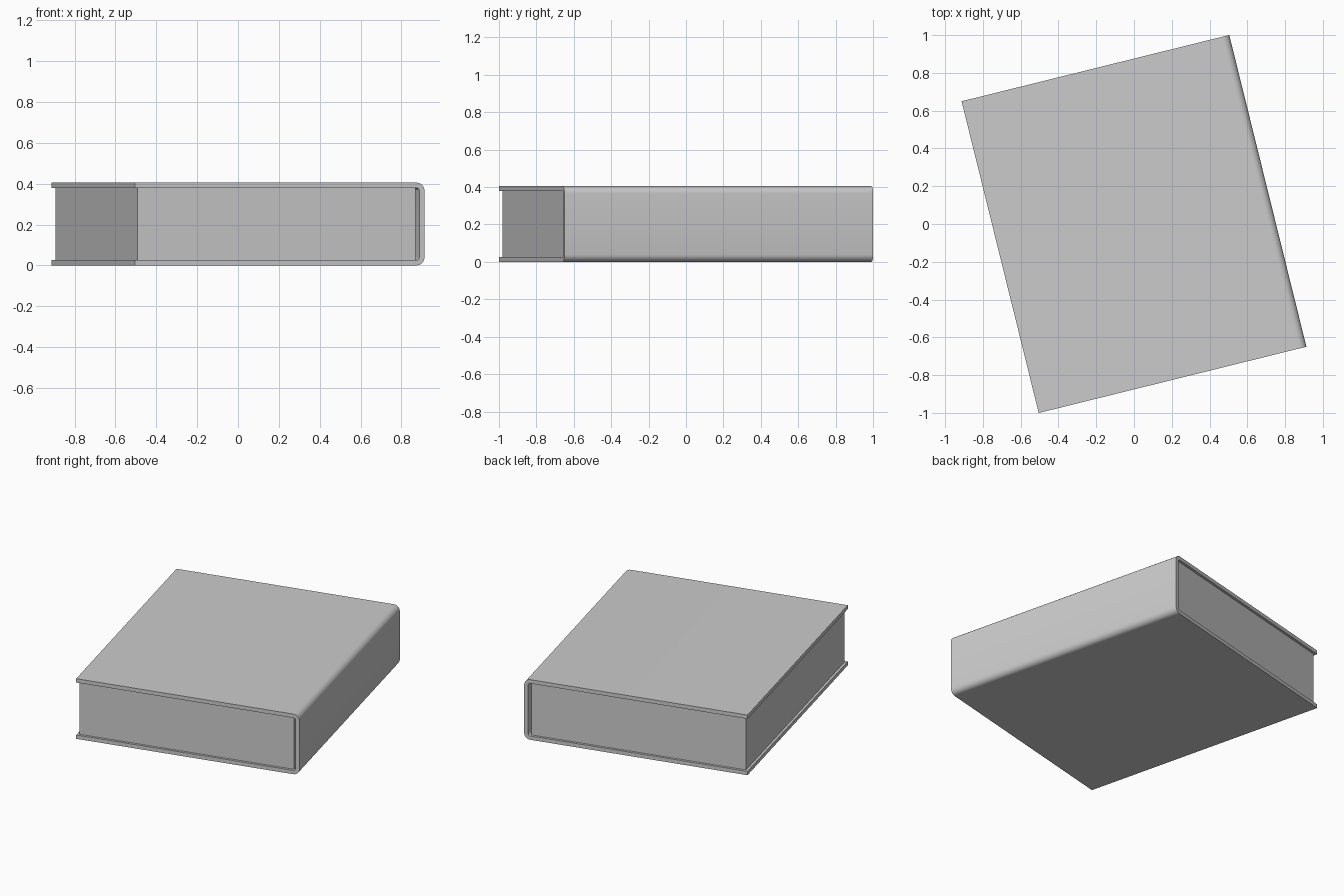
import bpy, bmesh, math
from mathutils import Matrix

WIDTH, LENGTH, HEIGHT = 1.46, 1.70, 0.405
BOARD = 0.026            # cover thickness
RADIUS = 0.04            # outer rounding of the spine
INSET = 0.016            # cover overhang past the pages
SPINE_GAP = 0.016        # space between pages and spine
TURN = Matrix.Rotation(math.radians(13.9), 4, 'Z')

cube = bpy.data.objects.get("Cube")
if cube:
    bpy.data.objects.remove(cube, do_unlink=True)

grey = bpy.data.materials.new("plain_grey")
grey.use_nodes = True
colour = (0.6, 0.6, 0.6, 1)
grey.diffuse_color = colour
grey.node_tree.nodes["Principled BSDF"].inputs["Base Color"].default_value = colour


def finish(bm, name):
    """Turn a bmesh into a named, coloured, turned object."""
    bmesh.ops.recalc_face_normals(bm, faces=bm.faces)
    bm.transform(TURN)
    mesh = bpy.data.meshes.new(name)
    bm.to_mesh(mesh)
    bm.free()
    mesh.materials.append(grey)
    obj = bpy.data.objects.new(name, mesh)
    bpy.context.collection.objects.link(obj)
    return obj


def cover_line(offset, steps=6):
    """C-shaped line from the lower fore edge, round the spine, to the upper one."""
    r = RADIUS - offset
    cx = WIDTH / 2 - RADIUS
    points = [(-WIDTH / 2, offset)]
    for cz, start in ((RADIUS, -90), (HEIGHT - RADIUS, 0)):
        for i in range(steps + 1):
            a = math.radians(start + 90 * i / steps)
            points.append((cx + r * math.cos(a), cz + r * math.sin(a)))
    points.append((-WIDTH / 2, HEIGHT - offset))
    return points


# Cover: two boards and a rounded spine in one wrap
bm = bmesh.new()
outer, inner = cover_line(0), cover_line(BOARD)
for k in range(len(outer) - 1):
    section = [outer[k], outer[k + 1], inner[k + 1], inner[k]]
    ends = [[bm.verts.new((x, y, z)) for x, z in section]
            for y in (-LENGTH / 2, LENGTH / 2)]
    front, back = ends
    bm.faces.new(front)
    bm.faces.new(back[::-1])
    sides = [0, 2]
    if k == 0:
        sides.append(3)          # lower fore edge
    if k == len(outer) - 2:
        sides.append(1)          # upper fore edge
    for i in sides:
        j = (i + 1) % 4
        bm.faces.new((front[i], back[i], back[j], front[j]))
bmesh.ops.remove_doubles(bm, verts=bm.verts, dist=0.0001)
cover = finish(bm, "cover")

# Page block between the boards
bm = bmesh.new()
bmesh.ops.create_cube(bm, size=1)
left = -WIDTH / 2 + INSET
right = WIDTH / 2 - BOARD - SPINE_GAP
size = (right - left, LENGTH - 2 * INSET, HEIGHT - 2 * BOARD)
bmesh.ops.scale(bm, vec=size, verts=bm.verts)
bmesh.ops.translate(bm, vec=((left + right) / 2, 0, HEIGHT / 2), verts=bm.verts)
finish(bm, "page_block")

# Smooth the spine rounding while keeping the board edges crisp
bpy.ops.object.select_all(action='DESELECT')
cover.select_set(True)
bpy.context.view_layer.objects.active = cover
bpy.ops.object.shade_smooth_by_angle(angle=math.radians(35))
